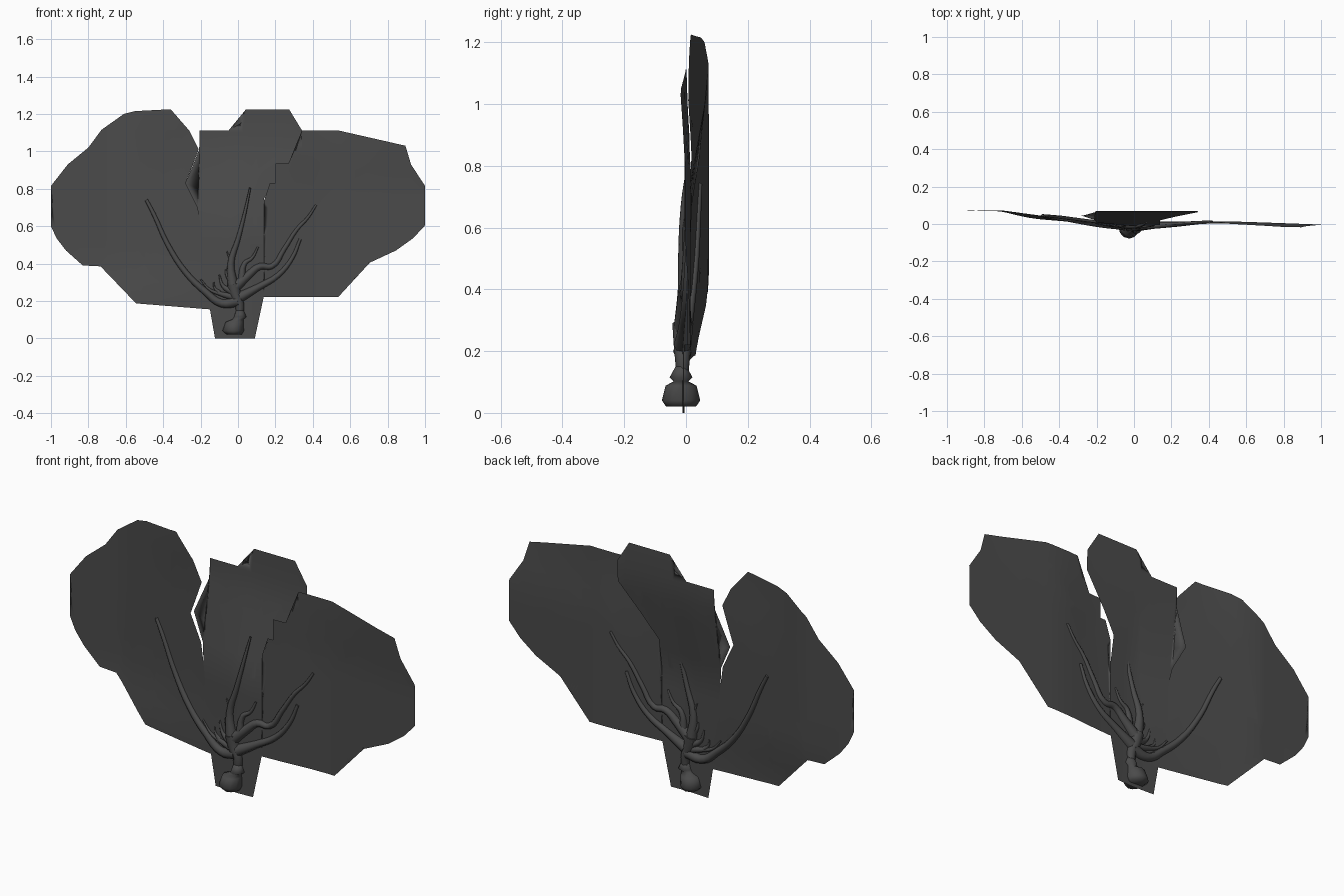
import bpy, bmesh, math
from mathutils import Vector

if "Cube" in bpy.data.objects:
    bpy.data.objects.remove(bpy.data.objects["Cube"])

mat = bpy.data.materials.new("dark_coral")
mat.diffuse_color = (0.07, 0.07, 0.07, 1)
mat.use_nodes = True
mat.node_tree.nodes["Principled BSDF"].inputs["Base Color"].default_value = mat.diffuse_color


def clamp(v):
    return max(0.0, min(1.0, v))


# Gentle bend of the fan: depth y as a function of x and z
BEND = [(-1, .075), (-.7, .072), (-.5, .045), (-.2, .008), (0, -.012),
        (.25, 0), (.45, .016), (.7, .008), (1, -.003)]


def depth(x, z):
    y = BEND[0][1] if x < 0 else BEND[-1][1]
    for (a, ya), (b, yb) in zip(BEND, BEND[1:]):
        if a <= x <= b:
            y = ya + (yb - ya) * (x - a) / (b - a)
            break
    y -= .02 * clamp((.42 - z) / .2) * clamp(-x / .5)
    y -= .012 * clamp((z - .95) / .25) * clamp(-x / .3) * clamp((.6 + x) / .2)
    y -= .02 * clamp((z - .8) / .25) * clamp(x / .8)
    return y


def centre_depth(x, z):
    t = clamp((z - .6) / .45)
    return depth(x, z) * (1 - t) + .069 * t


def add_object(name, mesh):
    ob = bpy.data.objects.new(name, mesh)
    bpy.context.collection.objects.link(ob)
    mesh.materials.append(mat)
    for p in mesh.polygons:
        p.use_smooth = True
    return ob


# Thin leaf: outline cut into a grid, then bent
def leaf(name, outline, bend):
    bm = bmesh.new()
    bm.faces.new([bm.verts.new((x, 0, z)) for x, z in outline])
    bmesh.ops.triangulate(bm, faces=bm.faces[:])
    cuts = [((i * .1, 0, 0), (1, 0, 0)) for i in range(-9, 10)]
    cuts += [((0, 0, i * .1), (0, 0, 1)) for i in range(1, 13)]
    for co, no in cuts:
        bmesh.ops.bisect_plane(bm, geom=bm.verts[:] + bm.edges[:] + bm.faces[:],
                               plane_co=co, plane_no=no, dist=1e-5)
    for v in bm.verts:
        v.co.y = bend(v.co.x, v.co.z)
    bm.normal_update()
    me = bpy.data.meshes.new(name)
    bm.to_mesh(me)
    bm.free()
    add_object(name, me)


leaf("left_fan", [(-.2, .6), (-.215, .7), (-.28, .83), (-.21, 1.01), (-.26, 1.11),
                  (-.36, 1.225), (-.55, 1.215), (-.61, 1.2), (-.73, 1.115), (-.8, 1.02),
                  (-.91, .93), (-1, .815), (-.995, .68), (-1, .6), (-.97, .535),
                  (-.92, .47), (-.83, .39), (-.735, .385), (-.545, .187), (-.15, .155)], depth)
leaf("centre_fan", [(-.15, .155), (-.123, 0), (.09, 0), (.137, .22), (.14, .65),
                    (.14, .75), (.22, .86), (.34, 1.01), (.342, 1.112), (.273, 1.225),
                    (.043, 1.225), (.016, 1.15), (-.05, 1.112), (-.205, 1.112),
                    (-.207, 1.01), (-.28, .83), (-.215, .7), (-.2, .6)], centre_depth)
leaf("right_fan", [(.137, .22), (.535, .22), (.535, .385), (.705, .405), (.845, .47),
                   (.936, .535), (1, .604), (1, .815), (.925, .93), (.895, 1.03),
                   (.535, 1.112), (.342, 1.112), (.342, 1.016), (.27, .936), (.2, .936),
                   (.2, .83), (.17, .83), (.17, .743), (.14, .738), (.14, .65)], depth)

# Branches: tapering tubes lying in the fan; each is (start radius, end radius, x-z path)
BRANCHES = [
    (.03, .009, [(0, .2), (-.085, .187), (-.175, .25), (-.28, .353), (-.375, .5),
                 (-.45, .663), (-.49, .74)]),
    (.028, .008, [(.01, .22), (.107, .273), (.214, .337), (.29, .43), (.332, .53)]),
    (.03, .006, [(-.02, .27), (.053, .335), (.118, .385), (.18, .385), (.246, .476),
                 (.315, .583), (.374, .647), (.417, .713)]),
    (.03, .005, [(-.025, .27), (-.038, .4), (0, .53), (.037, .674), (.065, .805)]),
    (.022, .005, [(.02, .3), (.035, .4), (.075, .43), (.107, .49)]),
    (.014, .003, [(-.035, .39), (-.045, .43), (-.06, .465)]),
    (.022, .004, [(-.03, .25), (-.08, .28), (-.1, .34)]),
    (.02, .004, [(-.02, .22), (-.1, .24), (-.15, .26), (-.2, .315)]),
    (.012, .003, [(-.1, .245), (-.125, .27), (-.13, .3)]),
    (.018, .004, [(-.03, .3), (-.06, .34), (-.065, .37)]),
    (.02, .034, [(.01, .13), (.008, .18), (-.012, .23), (-.025, .29)]),
]
cu = bpy.data.curves.new("branch_curve", 'CURVE')
cu.dimensions = '3D'
cu.bevel_depth = 1
cu.bevel_resolution = 2
cu.use_fill_caps = True
cu.resolution_u = 4
for r0, r1, path in BRANCHES:
    sp = cu.splines.new('BEZIER')
    sp.bezier_points.add(len(path) - 1)
    for i, (p, (x, z)) in enumerate(zip(sp.bezier_points, path)):
        p.co = Vector((x, depth(x, z) * (1 - clamp((z - .6) / .45))
                       + centre_depth(x, z) * clamp((z - .6) / .45)
                       if -.2 < x < .14 else depth(x, z), z))
        p.handle_left_type = p.handle_right_type = 'AUTO'
        f = i / (len(path) - 1)
        p.radius = r0 + (r1 - r0) * f ** .55 if r1 < r0 else r0 + (r1 - r0) * f
tmp = bpy.data.objects.new("branch_curve", cu)
bpy.context.collection.objects.link(tmp)
bpy.context.view_layer.update()
dg = bpy.context.evaluated_depsgraph_get()
mesh = bpy.data.meshes.new_from_object(tmp.evaluated_get(dg))
bpy.data.objects.remove(tmp)
add_object("branches", mesh)

# Bulbous holdfast: stacked rings (x centre, z, x radius, y radius)
RINGS = [(-.02, .02, .04, .048), (-.026, .04, .057, .062), (-.018, .088, .048, .05),
         (0, .102, .03, .024), (.012, .115, .033, .037), (.01, .15, .02, .018)]
bm = bmesh.new()
N = 12
loops = [[bm.verts.new((x + rx * math.cos(2 * math.pi * k / N),
                        -.016 + ry * math.sin(2 * math.pi * k / N), z))
          for k in range(N)] for x, z, rx, ry in RINGS]
for a, b in zip(loops, loops[1:]):
    for k in range(N):
        bm.faces.new((a[k], a[(k + 1) % N], b[(k + 1) % N], b[k]))
bm.faces.new(loops[0][::-1])
bm.faces.new(loops[-1])
me = bpy.data.meshes.new("holdfast")
bm.to_mesh(me)
bm.free()
add_object("holdfast", me)
